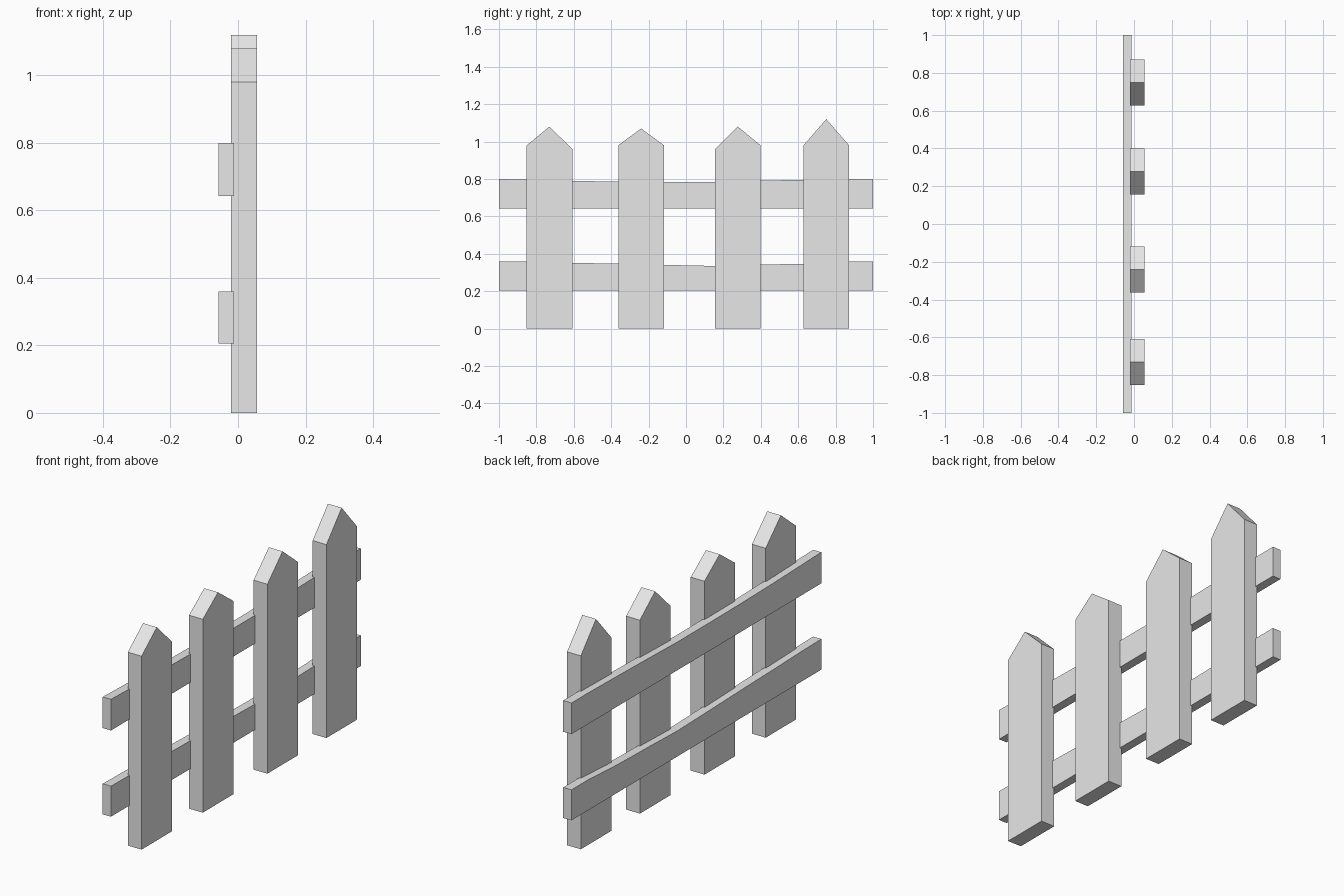
import bpy

if "Cube" in bpy.data.objects:
    bpy.data.objects.remove(bpy.data.objects["Cube"])

mat = bpy.data.materials.new("light grey")
mat.diffuse_color = (0.8, 0.8, 0.8, 1)
mat.use_nodes = True
mat.node_tree.nodes["Principled BSDF"].inputs["Base Color"].default_value = mat.diffuse_color


def extrude_x(name, profile, x0, x1):
    """Solid from a (y, z) outline, counter-clockwise seen from +x."""
    n = len(profile)
    verts = [(x, y, z) for x in (x0, x1) for y, z in profile]
    faces = [tuple(reversed(range(n))), tuple(range(n, 2 * n))]
    faces += [(i, (i + 1) % n, n + (i + 1) % n, n + i) for i in range(n)]
    mesh = bpy.data.meshes.new(name)
    mesh.from_pydata(verts, [], faces)
    mesh.materials.append(mat)
    obj = bpy.data.objects.new(name, mesh)
    bpy.context.collection.objects.link(obj)
    return obj


# Pointed pickets: centre y, left shoulder, peak, right shoulder
pickets = [(-0.73, 0.98, 1.08, 0.96), (-0.24, 0.98, 1.07, 0.98),
           (0.277, 0.96, 1.08, 0.98), (0.75, 0.98, 1.12, 0.98)]
for i, (y, left, peak, right) in enumerate(pickets, 1):
    extrude_x(f"picket_{i}",
              [(y - 0.122, 0), (y + 0.122, 0), (y + 0.122, right),
               (y, peak), (y - 0.122, left)], -0.021, 0.056)

# Rails behind the pickets, with slightly sagging top edges
tops = {
    "lower_rail": (0.205, [(1, 0.36), (0.87, 0.36), (0.63, 0.347), (0.395, 0.342),
                           (0.155, 0.335), (-0.12, 0.341), (-0.36, 0.347),
                           (-0.61, 0.352), (-0.85, 0.358), (-1, 0.36)]),
    "upper_rail": (0.642, [(1, 0.80), (0.87, 0.80), (0.63, 0.796), (0.395, 0.791),
                           (0.155, 0.785), (-0.12, 0.785), (-0.36, 0.786),
                           (-0.61, 0.79), (-0.85, 0.796), (-1, 0.80)]),
}
for name, (bottom, top) in tops.items():
    extrude_x(name, [(-1, bottom), (1, bottom)] + top, -0.058, -0.012)
